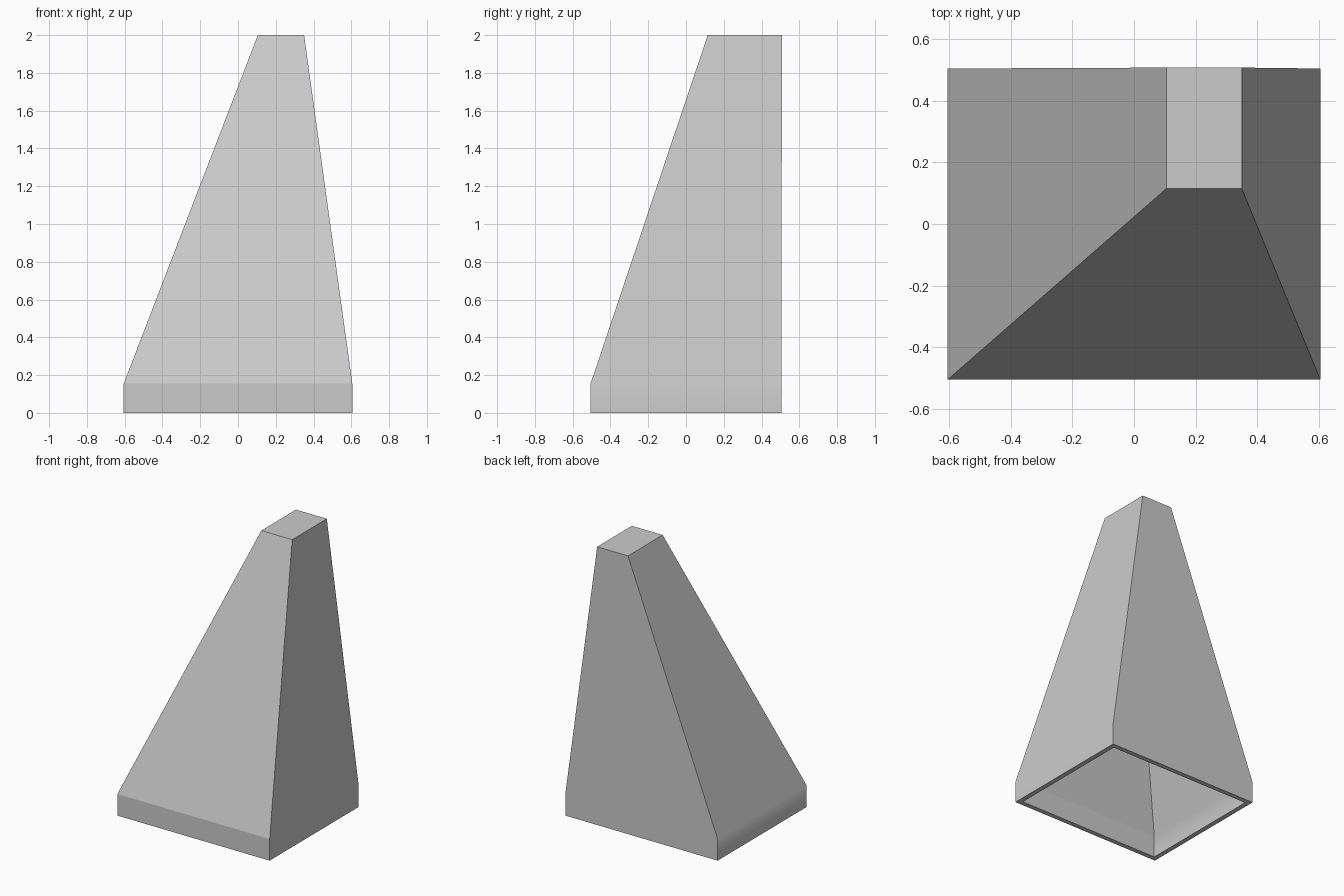
import bpy
import bmesh
import math

if "Cube" in bpy.data.objects:
    bpy.data.objects.remove(bpy.data.objects["Cube"], do_unlink=True)

# Brushed grey metal
metal = bpy.data.materials.new("grey_metal")
metal.use_nodes = True
grey = (0.6, 0.6, 0.6, 1)
metal.diffuse_color = grey
metal.node_tree.nodes["Principled BSDF"].inputs["Base Color"].default_value = grey

WALL = 0.035
BAND = 0.155
BASE = (-0.605, 0.605, -0.505, 0.505)
TOP = (0.105, 0.35, 0.115, 0.508)


def ring(bm, rect, z, inset=0):
    """Rectangular loop of vertices, optionally moved inwards."""
    x0, x1, y0, y1 = rect
    x0, x1, y0, y1 = x0 + inset, x1 - inset, y0 + inset, y1 - inset
    return [bm.verts.new((x, y, z)) for x, y in ((x0, y0), (x1, y0), (x1, y1), (x0, y1))]


bm = bmesh.new()
# From the inner ceiling, down the inside, around the rim and up the outside
rings = [
    ring(bm, TOP, 2 - WALL, WALL),
    ring(bm, BASE, BAND, WALL),
    ring(bm, BASE, 0, WALL),
    ring(bm, BASE, 0),
    ring(bm, BASE, BAND),
    ring(bm, TOP, 2),
]
for lower, upper in zip(rings, rings[1:]):
    for i in range(4):
        j = (i + 1) % 4
        bm.faces.new((lower[i], lower[j], upper[j], upper[i]))
bm.faces.new(rings[0])
bm.faces.new(rings[-1])
bmesh.ops.recalc_face_normals(bm, faces=bm.faces)

# Soft blend between band and slopes at the sides, crisp seam at the front
for face in bm.faces:
    face.smooth = True
for edge in bm.edges:
    front_seam = all(v.co.y < -0.4 for v in edge.verts)
    edge.smooth = edge.calc_face_angle() < math.radians(30) and not front_seam

mesh = bpy.data.meshes.new("hood_shell")
bm.to_mesh(mesh)
bm.free()
mesh.materials.append(metal)
hood = bpy.data.objects.new("hood_shell", mesh)
bpy.context.collection.objects.link(hood)

normals = hood.modifiers.new("even_shading", "WEIGHTED_NORMAL")
normals.keep_sharp = True
normals.weight = 100
